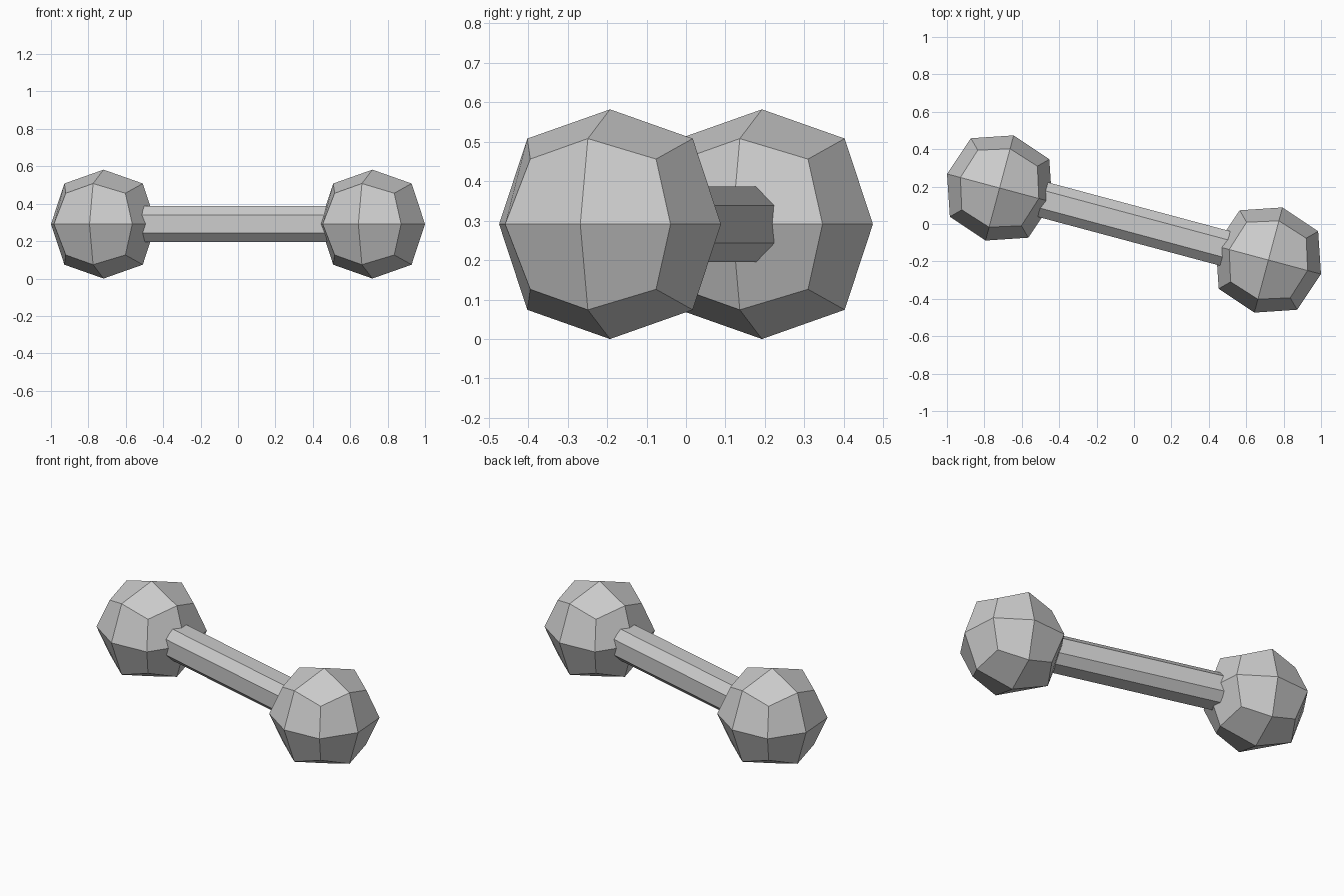
import bpy, bmesh, math
from mathutils import Matrix, Vector

cube = bpy.data.objects.get("Cube")
if cube:
    bpy.data.objects.remove(cube, do_unlink=True)

CENTER_Z = 0.291
TURN = Matrix.Translation((0, 0, CENTER_Z)) @ Matrix.Rotation(math.radians(-15), 4, 'Z')

grey = bpy.data.materials.new("plain_grey")
grey.use_nodes = True
colour = (0.6, 0.6, 0.6, 1)
grey.diffuse_color = colour
grey.node_tree.nodes["Principled BSDF"].inputs["Base Color"].default_value = colour


def finish(bm, name, place):
    bmesh.ops.recalc_face_normals(bm, faces=bm.faces)
    mesh = bpy.data.meshes.new(name)
    bm.to_mesh(mesh)
    bm.free()
    mesh.materials.append(grey)
    obj = bpy.data.objects.new(name, mesh)
    obj.matrix_world = place
    bpy.context.collection.objects.link(obj)


# Weights: a cube split once per side, rounded by vertex kind
def weight(name, x):
    reach = {1: 0.291, 2: 0.217, 3: 0.165}  # face centre, edge middle, corner
    bm = bmesh.new()
    bmesh.ops.create_cube(bm, size=2)
    bmesh.ops.subdivide_edges(bm, edges=bm.edges[:], cuts=1, use_grid_fill=True)
    for v in bm.verts:
        signs = [round(c) for c in v.co]
        v.co = Vector(signs) * reach[sum(map(abs, signs))]
    finish(bm, name, TURN @ Matrix.Translation((x, 0, 0)))


weight("left_weight", 0.744)
weight("right_weight", -0.744)

# Handle: square bar with chamfered long edges
HALF, FLAT, LENGTH = 0.096, 0.048, 1.2
outline = [(HALF, -FLAT), (HALF, FLAT), (FLAT, HALF), (-FLAT, HALF),
           (-HALF, FLAT), (-HALF, -FLAT), (-FLAT, -HALF), (FLAT, -HALF)]
bm = bmesh.new()
end = bm.faces.new([bm.verts.new((-LENGTH / 2, y, z)) for y, z in outline])
grown = bmesh.ops.extrude_face_region(bm, geom=[end], use_keep_orig=True)["geom"]
bmesh.ops.translate(bm, vec=(LENGTH, 0, 0),
                    verts=[g for g in grown if isinstance(g, bmesh.types.BMVert)])
finish(bm, "handle", TURN)
